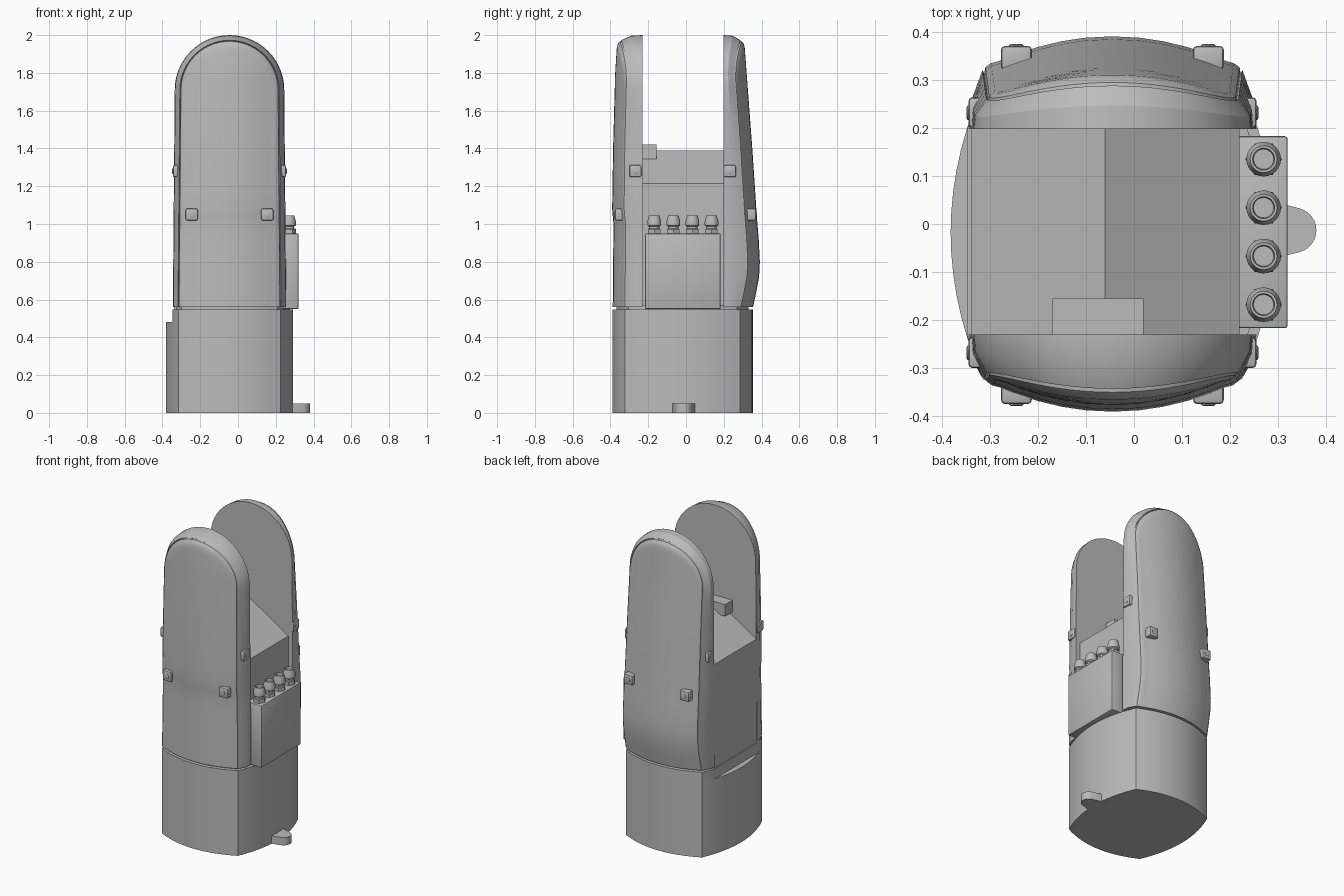
import bpy, bmesh, math

cube = bpy.data.objects.get("Cube")
if cube:
    bpy.data.objects.remove(cube, do_unlink=True)

CX, CY = -0.045, -0.018      # centre of the footprint
BULGE = 0.067                # sagitta of the curved walls

grey = bpy.data.materials.new("housing_grey")
grey.use_nodes = True
grey.diffuse_color = (0.5, 0.5, 0.5, 1)
grey.node_tree.nodes["Principled BSDF"].inputs["Base Color"].default_value = (0.5, 0.5, 0.5, 1)


def finish(name, bm, smooth=True):
    bmesh.ops.recalc_face_normals(bm, faces=bm.faces)
    mesh = bpy.data.meshes.new(name)
    bm.to_mesh(mesh)
    bm.free()
    mesh.materials.append(grey)
    obj = bpy.data.objects.new(name, mesh)
    bpy.context.collection.objects.link(obj)
    if smooth:
        bpy.ops.object.select_all(action="DESELECT")
        obj.select_set(True)
        bpy.context.view_layer.objects.active = obj
        bpy.ops.object.shade_smooth_by_angle(angle=math.radians(25))
    return obj


def extrude(bm, points, vector):
    """Extrude a closed outline of 3D points into a solid."""
    face = bm.faces.new([bm.verts.new(p) for p in points])
    moved = bmesh.ops.extrude_face_region(bm, geom=[face], use_keep_orig=True)
    verts = [g for g in moved["geom"] if isinstance(g, bmesh.types.BMVert)]
    bmesh.ops.translate(bm, verts=verts, vec=vector)


def box(name, x0, x1, y0, y1, z0, z1, bevel=0.0):
    bm = bmesh.new()
    extrude(bm, [(x0, y0, z0), (x1, y0, z0), (x1, y1, z0), (x0, y1, z0)], (0, 0, z1 - z0))
    if bevel:
        bmesh.ops.bevel(bm, geom=bm.edges[:], offset=bevel, segments=2, affect="EDGES", profile=0.5)
    return finish(name, bm, bevel > 0)


def lathe(bm, profile, sides, centre, axis="z", sign=1):
    """Stack rings of (radius, height) along an axis and cap both ends."""
    rings = []
    for r, h in profile:
        ring = []
        for i in range(sides):
            a = 2 * math.pi * i / sides
            u, v = r * math.cos(a), r * math.sin(a)
            off = {"z": (u, v, h), "y": (u, sign * h, v), "x": (sign * h, u, v)}[axis]
            ring.append(bm.verts.new([c + o for c, o in zip(centre, off)]))
        rings.append(ring)
    for a, b in zip(rings, rings[1:]):
        for i in range(sides):
            j = (i + 1) % sides
            bm.faces.new((a[i], a[j], b[j], b[i]))
    bm.faces.new(rings[0])
    bm.faces.new(rings[-1])


# Base: square footprint with four bowed walls and sharp corners
def footprint(z, min_x=-1.0, shrink=0.0, steps=14):
    hx, hy = 0.27, 0.305
    pts = []
    for side in range(4):
        for i in range(steps):
            t = -1 + 2 * i / steps
            bow = BULGE * (1 - t * t)
            x, y = [(t * hx, -hy - bow), (hx + bow, t * hy),
                    (-t * hx, hy + bow), (-hx - bow, -t * hy)][side]
            pts.append((max(CX + x * (1 - shrink), min_x), CY + y * (1 - shrink), z))
    return pts


def prism(name, z0, z1, **options):
    bm = bmesh.new()
    extrude(bm, footprint(z0, **options), (0, 0, z1 - z0))
    bmesh.ops.remove_doubles(bm, verts=bm.verts[:], dist=1e-5)
    return finish(name, bm)


prism("base", 0, 0.482)
prism("base_collar", 0.482, 0.548, min_x=-0.347)
prism("base_joint", 0.54, 0.57, min_x=-0.335, shrink=0.06)

# Rounded foot tab on the left side
bm = bmesh.new()
tab = [(0.2, 0.06, 0), (0.2, -0.085, 0), (0.28, -0.075, 0)]
for i in range(13):
    a = math.radians(-75 + 150 * i / 12)
    tab.append((0.333 + 0.047 * math.cos(a), -0.013 + 0.047 * math.sin(a), 0))
tab.append((0.28, 0.05, 0))
extrude(bm, tab, (0, 0, 0.05))
finish("foot_tab", bm)

# Central block with a gabled roof
bm = bmesh.new()
extrude(bm, [(-0.34, -0.235, 0.5), (0.22, -0.235, 0.5), (0.22, -0.235, 1.215),
             (-0.06, -0.235, 1.39), (-0.34, -0.235, 1.215)], (0, 0.435, 0))
finish("core_block", bm, False)
box("roof_block", -0.17, 0.02, -0.235, -0.155, 1.345, 1.42)


# Arched shields with a bowed cover
def interpolate(table, z):
    for (z0, y0), (z1, y1) in zip(table, table[1:]):
        if z <= z1:
            return y0 + (y1 - y0) * max(0, z - z0) / (z1 - z0)
    return table[-1][1]


ARC_Z, ARC_R = 1.71, 0.29


def arch_outline():
    """Points as (cosine, sine, height of a straight-side point or None)."""
    heights = [0.56, 0.64, 0.72, 0.8, 0.92, 1.0, 1.04, 1.08, 1.2, 1.4, 1.56]
    left = [(-1, 0, z) for z in heights]
    arc = [(-math.cos(math.pi * i / 28), math.sin(math.pi * i / 28), None) for i in range(29)]
    return left + arc + [(1, 0, z) for z in reversed(heights)]


def shield(name, inner_y, sign, peaks):
    # ring = (inset, share of the way out to the cover surface, sink)
    rings = [(0, 0, 0), (0.003, 0.45, 0), (0.027, 0.97, 0), (0.031, 0.97, 0.008),
             (0.033, 1, 0), (0.045, 1, -0.003), (0.06, 1, 0), (0.09, 1, 0), (0.14, 1, 0),
             (0.19, 1, 0), (0.24, 1, 0), (1, 1, 0)]
    bm = bmesh.new()
    grid = []
    for inset, share, sink in rings:
        row = []
        for c, s, side_z in arch_outline():
            z0 = ARC_Z if side_z is None else side_z
            full = ARC_R + 0.01 * (ARC_Z - z0) / 1.15
            r = max(full - inset, 0)
            x, z = r * c, z0 + r * s
            surface = interpolate(peaks, z) - BULGE * min(1, (x / 0.27) ** 2)
            # round the cover over along the top of the arch
            drop = 0.03 * s * max(0, 1 - inset / 0.06) if share > 0.5 else 0
            depth = abs(inner_y) + (surface - abs(inner_y)) * share - sink - drop
            row.append(bm.verts.new((CX + x, sign * depth, z)))
        grid.append(row)
    for a, b in zip(grid, grid[1:]):
        for i in range(len(a) - 1):
            bm.faces.new((a[i], a[i + 1], b[i + 1], b[i]))
    bm.faces.new(grid[0])
    bm.faces.new([row[0] for row in grid] + [row[-1] for row in reversed(grid)])
    bmesh.ops.remove_doubles(bm, verts=bm.verts[:], dist=1e-5)
    bmesh.ops.dissolve_degenerate(bm, edges=bm.edges[:], dist=1e-6)
    finish(name, bm)


shield("front_shield", -0.23, -1,
       [(0.56, 0.388), (1.0, 0.384), (1.08, 0.391), (1.4, 0.386), (1.8, 0.375), (2.0, 0.362)])
shield("back_shield", 0.198, 1,
       [(0.56, 0.355), (0.64, 0.372), (0.72, 0.387), (0.8, 0.391), (0.92, 0.385),
        (1.04, 0.375), (1.4, 0.351), (2.0, 0.306)])


# Screw clips on the covers and on the shield sides
def clip(name, centre, axis, sign):
    x, y, z = centre
    half, depth = 0.032, 0.05
    if axis == "y":
        inner = y - sign * depth
        box(name, x - half, x + half, min(y, inner), max(y, inner), z - half, z + half, 0.008)
    else:
        inner = x - sign * depth
        box(name, min(x, inner), max(x, inner), y - half, y + half, z - half, z + half, 0.008)
    bm = bmesh.new()
    lathe(bm, [(0.015, -0.01), (0.015, 0.002), (0.011, 0.004)], 16, centre, axis, sign)
    finish(name + "_screw", bm)


for label, side in (("right", -1), ("left", 1)):
    clip("front_clip_" + label, (CX + 0.2 * side, -0.375, 1.05), "y", -1)
    clip("back_clip_" + label, (CX + 0.2 * side, 0.371, 1.05), "y", 1)
    clip("side_clip_front_" + label, (CX + 0.3 * side, -0.268, 1.28), "x", side)
    clip("side_clip_back_" + label, (CX + 0.3 * side, 0.232, 1.28), "x", side)

# Junction box with four cable glands
box("junction_box", 0.215, 0.32, -0.217, 0.183, 0.55, 0.95, 0.006)
for i in range(4):
    centre = (0.27, -0.168 + 0.101 * i, 0.95)
    bm = bmesh.new()
    lathe(bm, [(0.038, 0), (0.038, 0.022), (0.034, 0.026)], 6, centre)
    lathe(bm, [(0.027, 0.02), (0.027, 0.036), (0.036, 0.042), (0.036, 0.066), (0.03, 0.085),
               (0.028, 0.095), (0.023, 0.095), (0.021, 0.08)], 24, centre)
    finish("cable_gland_%d" % (i + 1), bm)
